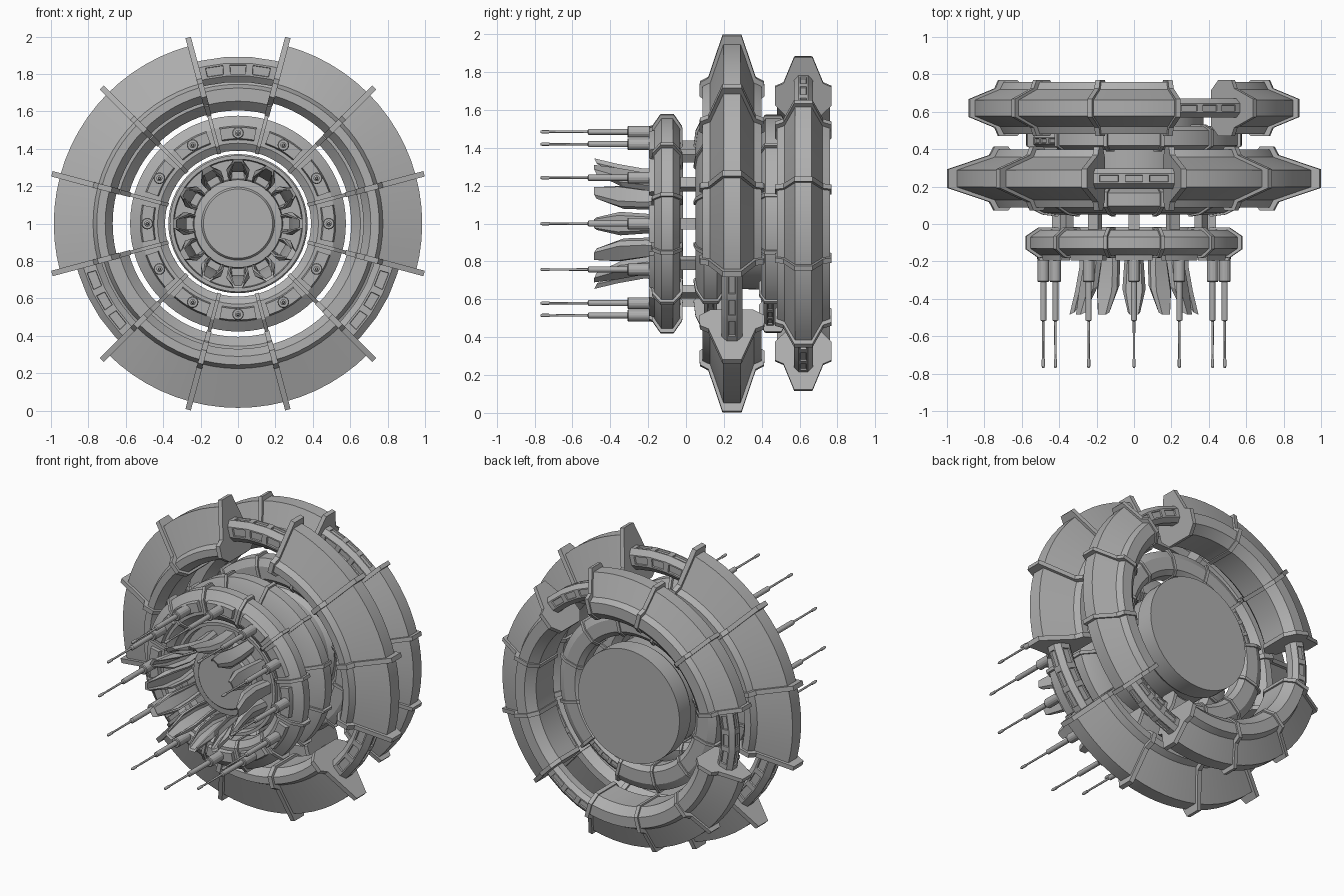
import bpy, bmesh, math

if "Cube" in bpy.data.objects:
    bpy.data.objects.remove(bpy.data.objects["Cube"])

metal = bpy.data.materials.new("grey_metal")
metal.diffuse_color = (0.43, 0.43, 0.43, 1)
metal.use_nodes = True
metal.node_tree.nodes["Principled BSDF"].inputs["Base Color"].default_value = metal.diffuse_color


def polar(r, y, deg):
    a = math.radians(deg)
    return (r * math.cos(a), y, 1 + r * math.sin(a))


def finish(bm, name):
    bmesh.ops.recalc_face_normals(bm, faces=bm.faces)
    me = bpy.data.meshes.new(name)
    bm.to_mesh(me)
    bm.free()
    me.materials.append(metal)
    ob = bpy.data.objects.new(name, me)
    bpy.context.collection.objects.link(ob)
    bpy.ops.object.select_all(action='DESELECT')
    ob.select_set(True)
    bpy.context.view_layer.objects.active = ob
    bpy.ops.object.shade_smooth_by_angle(angle=math.radians(20))
    return ob


def loft(bm, loops, closed=False):
    """Skin a list of point loops; returns side faces per bay."""
    rows = [[bm.verts.new(p) for p in lp] for lp in loops]
    n, bays = len(rows[0]), []
    for i in range(len(rows) if closed else len(rows) - 1):
        a, b = rows[i], rows[(i + 1) % len(rows)]
        bays.append([bm.faces.new((a[j], a[(j + 1) % n], b[(j + 1) % n], b[j])) for j in range(n)])
    if not closed:
        bm.faces.new(rows[0])
        bm.faces.new(rows[-1])
    return bays


def sweep(bm, prof, yc, angles, closed=False):
    return loft(bm, [[polar(r, yc + y, a) for r, y in prof] for a in angles], closed)


def mirrored(half):
    """Cross-section (radius, half width) mirrored front to back."""
    return half + [(r, -y) for r, y in reversed(half)]


def slab(bm, prof, yc, deg, thick):
    """Radial plate of constant thickness."""
    a = math.radians(deg)
    tx, tz = -math.sin(a) * thick / 2, math.cos(a) * thick / 2
    loops = []
    for s in (-1, 1):
        loops.append([(p[0] + s * tx, p[1], p[2] + s * tz)
                      for p in (polar(r, yc + y, deg) for r, y in prof)])
    loft(bm, loops)


def turned(bm, prof, x=0.0, z=1.0, n=64):
    """Solid of revolution about the y direction; prof is (radius, y)."""
    loft(bm, [[(x + r * math.cos(2 * math.pi * i / n), y, z + r * math.sin(2 * math.pi * i / n))
               for i in range(n)] for r, y in prof])


def ring(name, half, rim, yc, gaps, thick):
    """Armoured ring in 30 degree bays, with open bays and a collar at each joint."""
    prof, bm = mirrored(half), bmesh.new()
    if gaps:
        for g, nxt in zip(gaps, gaps[1:] + (gaps[0] + 360,)):
            sweep(bm, prof, yc, [g + 15 + 5 * i for i in range((nxt - g - 30) // 5 + 1)])
    else:
        sweep(bm, prof, yc, [5 * i for i in range(72)], True)
    finish(bm, name)
    bm = bmesh.new()
    for k in range(12):
        slab(bm, mirrored(rim), yc, 15 + 30 * k, thick)
    finish(bm, name + "_collars")


def window_tubes(name, rc, hr, hy, yc, gaps):
    """Exposed conduit in each open bay, with three recessed windows per side."""
    c = 0.5
    prof = mirrored([(rc + hr, hy * c), (rc + hr * c, hy), (rc - hr * c, hy), (rc - hr, hy * c)])
    bm, panes = bmesh.new(), []
    for g in gaps:
        cuts = [g + d for d in (-16, -12.5, -4.8, -3.6, 3.6, 4.8, 12.5, 16)]
        bays = sweep(bm, prof, yc, cuts)
        for i in (1, 3, 5):
            panes += [bays[i][j] for j in (1, 5, 7)]
    bm.normal_update()
    bmesh.ops.recalc_face_normals(bm, faces=bm.faces)
    edge = min(hr, hy) * 0.24
    bmesh.ops.inset_individual(bm, faces=panes, thickness=edge)
    bmesh.ops.inset_individual(bm, faces=panes, thickness=edge * 0.2, depth=-edge * 0.8)
    finish(bm, name)


# Large front ring and smaller back ring, each with three open bays
front_gaps, back_gaps = (90, 210, 330), (60, 180, 300)
ring("large_ring",
     [(0.985, 0.045), (0.775, 0.115), (0.755, 0.155), (0.71, 0.155), (0.67, 0.10)],
     [(1.03, 0.05), (0.80, 0.125), (0.775, 0.17), (0.70, 0.172), (0.655, 0.11)],
     0.243, front_gaps, 0.03)
window_tubes("large_ring_conduits", 0.825, 0.068, 0.055, 0.243, front_gaps)
ring("back_ring",
     [(0.885, 0.043), (0.745, 0.10), (0.725, 0.14), (0.655, 0.14), (0.605, 0.09)],
     [(0.912, 0.048), (0.77, 0.105), (0.75, 0.15), (0.65, 0.15), (0.595, 0.095)],
     0.62, back_gaps, 0.026)
window_tubes("back_ring_conduits", 0.76, 0.055, 0.05, 0.62, back_gaps)

# Inner rings filling the middle of the stack, with a few open bays
ring("inner_ring", [(0.575, 0.035), (0.50, 0.07), (0.43, 0.08), (0.39, 0.05)],
     [(0.59, 0.04), (0.505, 0.08), (0.425, 0.09), (0.385, 0.055)], 0.13, (300,), 0.02)
window_tubes("inner_ring_conduits", 0.51, 0.04, 0.035, 0.13, (300,))
ring("rear_inner_ring", [(0.577, 0.04), (0.53, 0.065), (0.45, 0.065), (0.42, 0.04)],
     [(0.592, 0.045), (0.535, 0.073), (0.445, 0.073), (0.412, 0.045)], 0.46, (150, 300), 0.02)
window_tubes("rear_inner_ring_conduits", 0.52, 0.04, 0.035, 0.445, (150, 300))

# Small front ring
ring("small_ring", [(0.577, 0.03), (0.52, 0.068), (0.43, 0.07), (0.39, 0.042)],
     [(0.597, 0.035), (0.53, 0.08), (0.425, 0.083), (0.385, 0.05)], -0.1, None, 0.02)

# Socket plates, spacer blocks and probes around the small ring
bm_plate, bm_block, bm_probe = bmesh.new(), bmesh.new(), bmesh.new()
for k in range(12):
    t = 30 * k
    sweep(bm_plate, [(0.525, -0.155), (0.515, -0.195), (0.455, -0.195), (0.445, -0.155)],
          0, [t - 11, t - 5, t, t + 5, t + 11])
    sweep(bm_block, [(0.44, -0.05), (0.44, 0.08), (0.39, 0.08), (0.39, -0.05)], 0, [t - 4, t + 4])
    x, _, z = polar(0.485, 0, t)
    turned(bm_probe, [(0.031, -0.15), (0.031, -0.305), (0.027, -0.31), (0.016, -0.31),
                      (0.016, -0.515), (0.007, -0.52), (0.006, -0.72), (0.009, -0.725),
                      (0.009, -0.76), (0.005, -0.77)], x, z, 16)
finish(bm_plate, "socket_plates")
finish(bm_block, "spacer_blocks")
finish(bm_probe, "probes")

# Front hub with a raised dish
bm = bmesh.new()
turned(bm, [(0.185, -0.15), (0.19, -0.145), (0.195, -0.135), (0.235, -0.13), (0.24, -0.08),
            (0.34, -0.08), (0.345, -0.13), (0.365, -0.13), (0.365, -0.03), (0.35, -0.015)])
finish(bm, "front_hub")

# Rear hub closed by a flat disc
bm = bmesh.new()
turned(bm, [(0.30, 0.05), (0.34, 0.08), (0.35, 0.45), (0.372, 0.48), (0.372, 0.60)])
finish(bm, "rear_hub")

# Flared petals: channel-shaped blades that open toward the axis
bm = bmesh.new()
stations = [(-0.07, 0.30, 0.04), (-0.22, 0.29, 0.052), (-0.36, 0.315, 0.062), (-0.485, 0.345, 0.033)]
for k in range(12):
    t = math.radians(30 * k)
    loops = []
    for y, r, w in stations:
        d = 0.062 if y > -0.4 else 0.03
        sec = [(r - d, -w * 0.9), (r - 0.025, -w), (r, -w * 0.7), (r, w * 0.7), (r - 0.025, w),
               (r - d, w * 0.9), (r - d, w * 0.7), (r - 0.03, w * 0.78), (r - 0.015, w * 0.55),
               (r - 0.015, -w * 0.55), (r - 0.03, -w * 0.78), (r - d, -w * 0.7)]
        # the open edge of the tip sits further back than its crown
        loops.append([(a * math.cos(t) - b * math.sin(t), y + (r - a) * 0.5,
                       1 + a * math.sin(t) + b * math.cos(t)) for a, b in sec])
    loft(bm, loops)
finish(bm, "petals")
